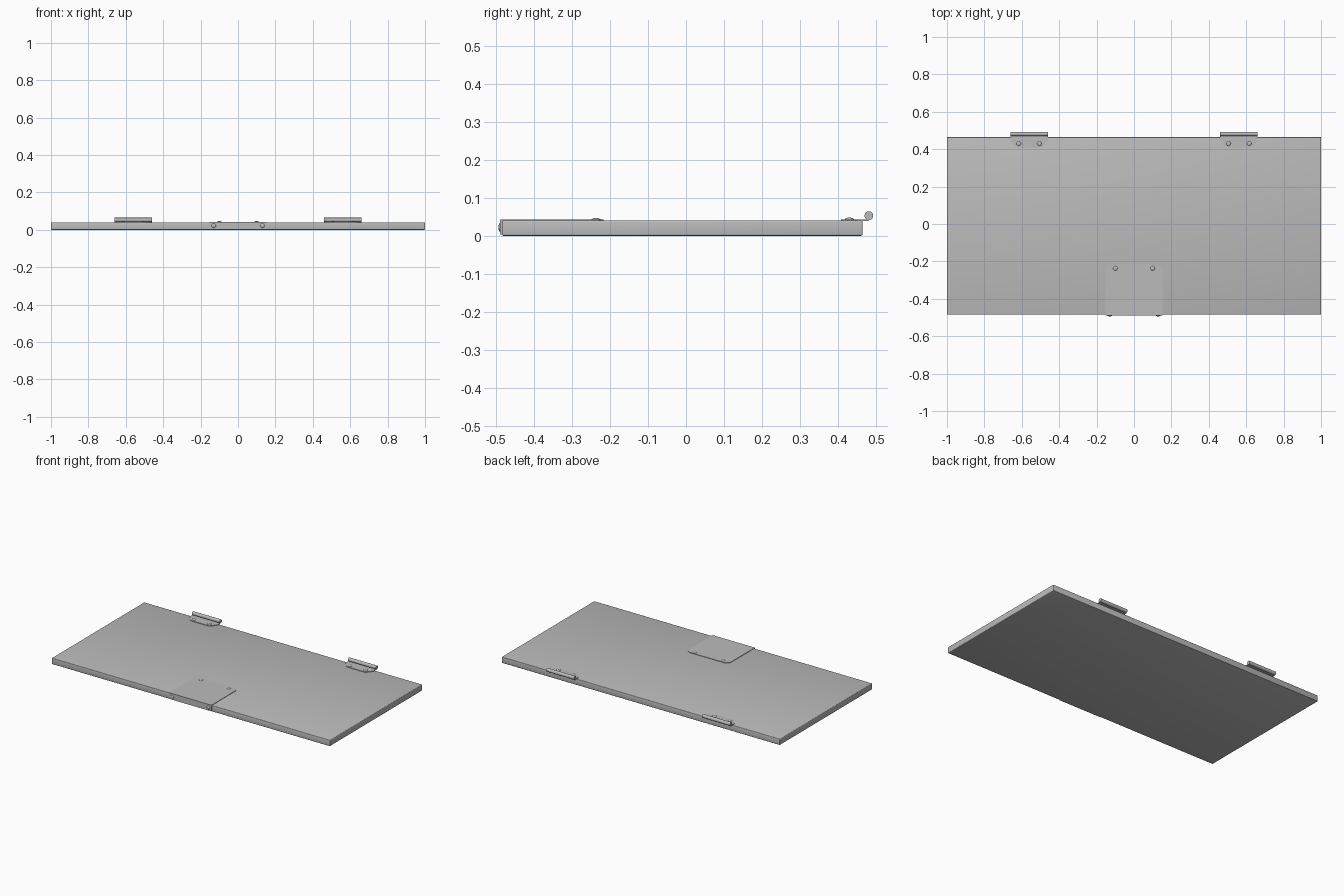
import bpy, bmesh, math
from mathutils import Matrix, Vector

if "Cube" in bpy.data.objects:
    bpy.data.objects.remove(bpy.data.objects["Cube"])

metal = bpy.data.materials.new("grey metal")
metal.use_nodes = True
colour = (0.5, 0.5, 0.5, 1)
metal.diffuse_color = colour
metal.node_tree.nodes["Principled BSDF"].inputs["Base Color"].default_value = colour


def finish(bm, name, smooth=False):
    bmesh.ops.recalc_face_normals(bm, faces=bm.faces)
    mesh = bpy.data.meshes.new(name)
    bm.to_mesh(mesh)
    bm.free()
    mesh.materials.append(metal)
    ob = bpy.data.objects.new(name, mesh)
    bpy.context.collection.objects.link(ob)
    if smooth:
        bpy.ops.object.select_all(action='DESELECT')
        ob.select_set(True)
        bpy.context.view_layer.objects.active = ob
        bpy.ops.object.shade_smooth_by_angle(angle=math.radians(40))
    return ob


def box(name, lo, hi, bevel=0):
    lo, hi = Vector(lo), Vector(hi)
    bm = bmesh.new()
    bmesh.ops.create_cube(bm, size=1, matrix=Matrix.Translation((lo + hi) / 2)
                          @ Matrix.Diagonal((*(hi - lo), 1)))
    if bevel:
        bmesh.ops.bevel(bm, geom=bm.edges[:], offset=bevel, segments=3,
                        profile=0.5, affect='EDGES')
    return finish(bm, name, bool(bevel))


def plate(name, half_outline, cx, z0, z1):
    """Flat plate from the right half of a mirrored outline."""
    outline = half_outline + [(-x, y) for x, y in reversed(half_outline)]
    bm = bmesh.new()
    face = bm.faces.new([bm.verts.new((cx + x, y, z0)) for x, y in outline])
    top = bmesh.ops.extrude_face_region(bm, geom=[face])
    bmesh.ops.translate(bm, vec=(0, 0, z1 - z0),
                        verts=[v for v in top["geom"] if isinstance(v, bmesh.types.BMVert)])
    return finish(bm, name)


def rivet(name, pos, height, front=False):
    """Low dome, facing up or to the front."""
    turn = Matrix.Rotation(math.pi / 2 if front else 0, 4, 'X')
    bm = bmesh.new()
    bmesh.ops.create_uvsphere(bm, u_segments=20, v_segments=10, radius=1)
    bmesh.ops.bisect_plane(bm, geom=bm.verts[:] + bm.edges[:] + bm.faces[:], dist=1e-5,
                           plane_co=(0, 0, 0), plane_no=(0, 0, 1), clear_inner=True)
    bmesh.ops.transform(bm, verts=bm.verts, matrix=Matrix.Translation(pos) @ turn
                        @ Matrix.Diagonal((0.012, 0.012, height, 1)))
    return finish(bm, name, True)


# Lid panel
box("lid_panel", (-1, -0.485, 0), (1, 0.465, 0.04), 0.004)

# Latch plate folded over the front edge
plate("latch_top_plate", [(0.152, -0.489), (0.152, -0.245), (0.145, -0.228), (0.125, -0.217)],
      0, 0.039, 0.043)
box("latch_front_plate", (-0.152, -0.49, 0.003), (0.152, -0.484, 0.043))

for side, s in (("left", 1), ("right", -1)):
    # Latch rivets
    rivet(f"{side}_latch_top_rivet", (s * 0.1, -0.237, 0.042), 0.005)
    rivet(f"{side}_latch_front_rivet", (s * 0.13, -0.489, 0.022), 0.005, True)

    # Hinge leaf, barrel and rivets
    cx = s * 0.561
    plate(f"{side}_hinge_leaf", [(0.1, 0.48), (0.1, 0.448), (0.072, 0.413), (0.06, 0.408)],
          cx, 0.0395, 0.0435)
    bm = bmesh.new()
    bmesh.ops.create_cone(bm, cap_ends=True, segments=24, radius1=0.0115, radius2=0.0115,
                          depth=0.2, matrix=Matrix.Translation((cx, 0.4815, 0.053))
                          @ Matrix.Rotation(math.pi / 2, 4, 'Y'))
    finish(bm, f"{side}_hinge_barrel", True)
    for end, d in (("outer", s), ("inner", -s)):
        rivet(f"{side}_hinge_{end}_rivet", (cx + d * 0.055, 0.43, 0.043), 0.005)
